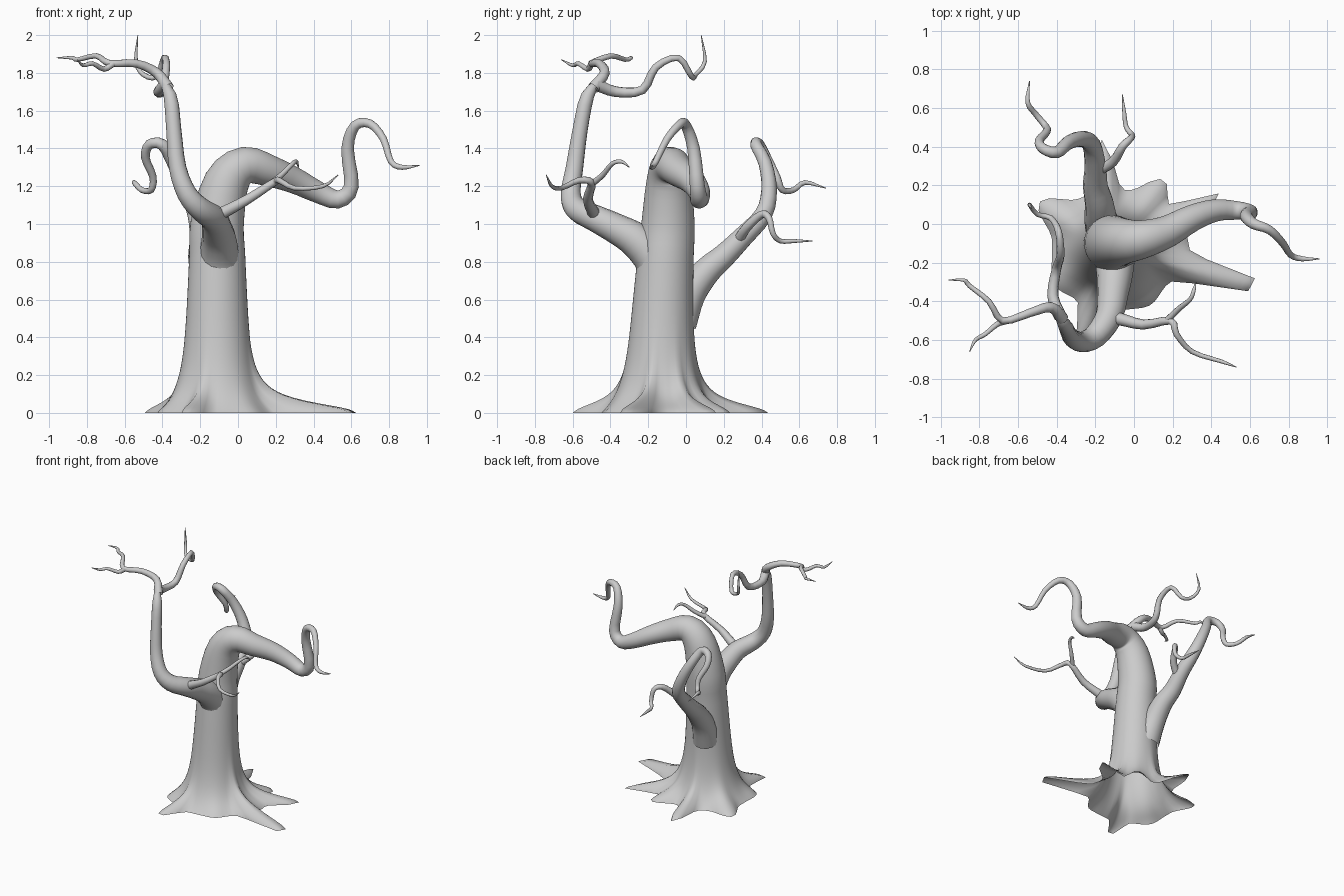
import bpy, bmesh, math
from mathutils import Vector

cube = bpy.data.objects.get("Cube")
if cube:
    bpy.data.objects.remove(cube, do_unlink=True)

GREY = (0.6, 0.6, 0.6, 1)
bark = bpy.data.materials.new("grey bark")
bark.use_nodes = True
bark.diffuse_color = GREY
bark.node_tree.nodes["Principled BSDF"].inputs["Base Color"].default_value = GREY


def spline(points, steps=3):
    """Smooth curve through (x, y, z, radius) points."""
    knots = [Vector(point) for point in points]
    before = knots[0] * 2 - knots[1]
    after = knots[-1] * 2 - knots[-2]
    knots = [before] + knots + [after]
    curve = []
    for a, b, c, d in zip(knots, knots[1:], knots[2:], knots[3:]):
        for step in range(steps):
            t = step / steps
            slope_in, slope_out = (c - a) / 2, (d - b) / 2
            bend = (c - b) * 3 - slope_in * 2 - slope_out
            twist = (b - c) * 2 + slope_in + slope_out
            curve.append(b + slope_in * t + bend * t ** 2 + twist * t ** 3)
    return curve + [knots[-2]]


def tube(name, points, sides, extra_radius=None):
    """Tapered tube along a path, open at its start, closed at its tip."""
    path = spline(points)
    centres = [point.to_3d() for point in path]
    last = len(path) - 1
    bm = bmesh.new()
    rings = []
    across = None
    for i, centre in enumerate(centres):
        along = (centres[min(i + 1, last)] - centres[max(i - 1, 0)]).normalized()
        if across is None:
            across = Vector((1, 0, 0))
        across = (across - along * across.dot(along)).normalized()
        side = along.cross(across)
        ring = []
        for k in range(sides):
            angle = math.tau * k / sides
            radius = path[i].w
            if extra_radius:
                radius += extra_radius(centre.z, angle)
            offset = across * math.cos(angle) + side * math.sin(angle)
            ring.append(bm.verts.new(centre + offset * radius))
        rings.append(ring)
    for lower, upper in zip(rings, rings[1:]):
        for k in range(sides):
            n = (k + 1) % sides
            bm.faces.new((lower[k], lower[n], upper[n], upper[k]))
    bm.faces.new(rings[-1])
    for face in bm.faces:
        face.smooth = True
    mesh = bpy.data.meshes.new(name)
    bm.to_mesh(mesh)
    bm.free()
    mesh.materials.append(bark)
    obj = bpy.data.objects.new(name, mesh)
    bpy.context.collection.objects.link(obj)


def taper(points, thick, thin):
    """Add radii that shrink evenly from thick to thin, then end in a point."""
    last = len(points) - 1
    radii = [thick * (thin / thick) ** (i / last) for i in range(last)] + [0.002]
    return [(*point, radius) for point, radius in zip(points, radii)]


def branch(name, thick, thin, points, sides=10):
    tube(name, taper(points, thick, thin), sides)


# Roots: direction in degrees, reach beyond the skirt, angular spread
ROOTS = [(-14, .44, 7), (27, .27, 7), (54, .13, 12), (96, .26, 8), (147, .14, 13),
         (210, .04, 15), (250, .2, 8), (305, .03, 14), (5, .08, 30)]


def root_flare(z, angle):
    if z > 0.6:
        return 0
    fade = (1 - z / 0.6) / (1 + (max(z - 0.01, 0) / 0.06) ** 2)
    total = 0
    for direction, reach, spread in ROOTS:
        turn = (math.degrees(angle) - direction + 180) % 360 - 180
        total += reach * math.exp(-(turn / spread) ** 2)
    return total * fade


def trunk_section(z):
    radius = 0.183 - 0.042 * z + 0.13 * math.exp(-z / 0.13)
    return (-0.11, -0.135 + 0.04 * z * z, z, radius)


# Trunk with roots, bending over into the left limb
RINGS = 12
trunk = [trunk_section((i / RINGS) ** 2) for i in range(RINGS + 1)]
left_limb = [
    (-.06, -.09, 1.22), (.04, -.08, 1.31), (.17, -.04, 1.28), (.3, .03, 1.23),
    (.42, .07, 1.17), (.53, .07, 1.13), (.6, .06, 1.2), (.58, .04, 1.4),
    (.62, 0, 1.52), (.7, -.03, 1.53), (.77, -.1, 1.45), (.81, -.16, 1.33),
    (.87, -.18, 1.3), (.96, -.18, 1.31)]
tube("trunk_and_left_limb", trunk + taper(left_limb, 0.12, 0.011), 64, root_flare)

# Front limb and its forks
branch("front_limb", 0.125, 0.03, [
    (-.1, -.1, .62), (-.1, -.16, .8), (-.1, -.26, .91), (-.11, -.36, .97),
    (-.13, -.48, 1.03), (-.2, -.58, 1.08), (-.27, -.61, 1.16), (-.32, -.59, 1.3),
    (-.34, -.56, 1.5), (-.36, -.52, 1.68), (-.42, -.44, 1.78)], sides=16)
branch("front_limb_back_fork", 0.034, 0.009, [
    (-.38, -.48, 1.74), (-.42, -.37, 1.7), (-.4, -.23, 1.71), (-.38, -.16, 1.83),
    (-.39, -.04, 1.88), (-.43, .03, 1.78), (-.5, .05, 1.79), (-.54, .1, 1.86),
    (-.53, .08, 2)])
branch("front_limb_right_fork", 0.033, 0.008, [
    (-.37, -.49, 1.72), (-.43, -.43, 1.8), (-.54, -.46, 1.85), (-.68, -.5, 1.85),
    (-.75, -.4, 1.89), (-.85, -.32, 1.87), (-.88, -.29, 1.88), (-.96, -.29, 1.88)])
branch("front_limb_right_twig", 0.018, 0.008, [
    (-.66, -.5, 1.85), (-.71, -.52, 1.82), (-.77, -.57, 1.85), (-.82, -.6, 1.84),
    (-.85, -.66, 1.87)])
branch("front_limb_left_fork", 0.042, 0.008, [
    (-.17, -.48, 1.02), (-.08, -.49, 1.06), (.05, -.52, 1.13), (.19, -.5, 1.22),
    (.22, -.57, 1.23), (.3, -.66, 1.19), (.45, -.71, 1.2), (.53, -.74, 1.26)])
branch("front_limb_left_twig", 0.018, 0.008, [
    (.17, -.5, 1.21), (.23, -.44, 1.26), (.29, -.39, 1.32), (.31, -.34, 1.33),
    (.32, -.3, 1.3)])

# Back limb and its twig
branch("back_limb", 0.1, 0.011, [
    (-.15, -.04, .48), (-.17, .02, .63), (-.18, .11, .75), (-.2, .2, .83),
    (-.2, .3, .93), (-.22, .41, 1.05), (-.27, .44, 1.18), (-.34, .42, 1.32),
    (-.4, .37, 1.42), (-.47, .39, 1.42), (-.49, .43, 1.35), (-.45, .48, 1.25),
    (-.46, .51, 1.18), (-.51, .57, 1.18), (-.55, .63, 1.22), (-.54, .74, 1.19)],
    sides=14)
branch("back_limb_twig", 0.03, 0.009, [
    (-.2, .27, .9), (-.11, .32, .98), (-.06, .4, 1.05), (-.02, .44, 1.03),
    (-.01, .46, .95), (-.04, .5, .91), (-.05, .57, .91), (-.06, .67, .91)])
